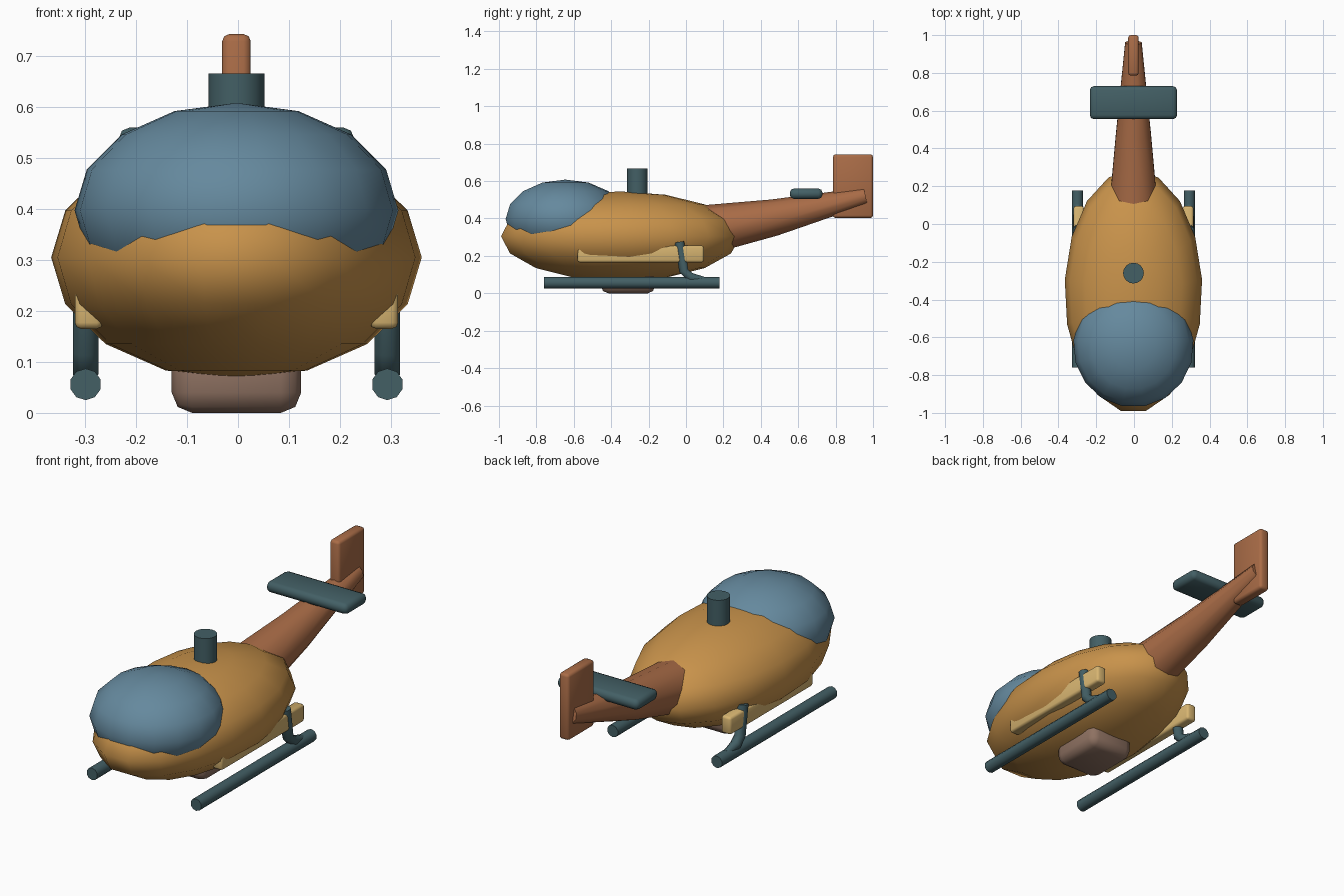
import bpy
import math
from mathutils import Matrix, Vector

cube = bpy.data.objects.get("Cube")
if cube:
    bpy.data.objects.remove(cube, do_unlink=True)

CX = -0.003  # centre line


def material(name, rgb):
    m = bpy.data.materials.new(name)
    m.use_nodes = True
    m.diffuse_color = (*rgb, 1)
    m.node_tree.nodes["Principled BSDF"].inputs["Base Color"].default_value = (*rgb, 1)
    return m


ORANGE = material("amber_paint", (0.58, 0.29, 0.07))
GLASS = material("blue_glass", (0.13, 0.25, 0.34))
RUST = material("rust_paint", (0.40, 0.15, 0.063))
TEAL = material("dark_teal", (0.056, 0.115, 0.13))
CREAM = material("cream_paint", (0.68, 0.46, 0.165))
BROWN = material("belly_brown", (0.27, 0.165, 0.12))


def finish(obj, name, mat, angle=40):
    obj.name = obj.data.name = name
    obj.data.materials.clear()
    obj.data.materials.append(mat)
    bpy.ops.object.select_all(action="DESELECT")
    obj.select_set(True)
    bpy.context.view_layer.objects.active = obj
    bpy.ops.object.shade_smooth_by_angle(angle=math.radians(angle))
    return obj


def ellipsoid(name, centre, radii, mat):
    bpy.ops.mesh.primitive_uv_sphere_add(segments=17, ring_count=8, radius=1)
    obj = bpy.context.object
    # a corner of the ring points to the model's left
    turn = Matrix.Rotation(-math.atan2(obj.data.vertices[0].co.y, obj.data.vertices[0].co.x), 4, "Z")
    obj.data.transform(Matrix.Translation(centre) @ Matrix.Diagonal((*radii, 1)) @ turn)
    return finish(obj, name, mat, 75)


def block(name, low, high, bevel, mat, segments=2):
    low, high = Vector(low), Vector(high)
    bpy.ops.mesh.primitive_cube_add(size=1)
    obj = bpy.context.object
    obj.data.transform(Matrix.Translation((low + high) / 2) @ Matrix.Diagonal((*(high - low), 1)))
    mod = obj.modifiers.new("rounded_edges", "BEVEL")
    mod.width, mod.segments = bevel, segments
    bpy.ops.object.modifier_apply(modifier=mod.name)
    return finish(obj, name, mat, 50)


def tube(name, path, mat, sides=10):
    """Sweep a ring along (y, z, radius) points at a fixed x."""
    x, points = path
    verts, faces = [], []
    for i, (y, z, r) in enumerate(points):
        a, b = points[max(i - 1, 0)], points[min(i + 1, len(points) - 1)]
        d = Vector((0, b[0] - a[0], b[1] - a[1])).normalized()
        up = Vector((0, -d.z, d.y))
        for k in range(sides):
            t = math.tau * (k + 0.5) / sides
            verts.append(Vector((x, y, z)) + r * (math.cos(t) * Vector((1, 0, 0)) + math.sin(t) * up))
    for i in range(len(points) - 1):
        for k in range(sides):
            n = (k + 1) % sides
            faces.append((i * sides + k, (i + 1) * sides + k, (i + 1) * sides + n, i * sides + n))
    last = (len(points) - 1) * sides
    faces += [tuple(range(sides)), tuple(reversed(range(last, last + sides)))]
    mesh = bpy.data.meshes.new(name)
    mesh.from_pydata(verts, [], faces)
    mesh.flip_normals()
    obj = bpy.data.objects.new(name, mesh)
    bpy.context.collection.objects.link(obj)
    return finish(obj, name, mat, 50)


# Fuselage, canopy and belly pod
ellipsoid("fuselage", (CX, -0.355, 0.305), (0.365, 0.645, 0.24), ORANGE)
ellipsoid("canopy", (CX, -0.645, 0.397), (0.319, 0.325, 0.211), GLASS)
block("belly_pod", (CX - 0.127, -0.455, 0), (CX + 0.127, -0.165, 0.14), 0.04, BROWN)

# Tail boom, fin and stabiliser
tube("tail_boom", (CX, [(0.08, 0.335, 0.135), (0.47, 0.405, 0.098), (0.96, 0.52, 0.046)]), RUST)
block("tail_fin", (CX - 0.028, 0.786, 0.403), (CX + 0.028, 1.0, 0.743), 0.014, RUST)
block("stabiliser", (CX - 0.231, 0.555, 0.505), (CX + 0.231, 0.73, 0.56), 0.022, TEAL)

# Rotor mast
bpy.ops.mesh.primitive_cylinder_add(vertices=16, radius=0.055, depth=0.2, location=(CX, -0.26, 0.566))
finish(bpy.context.object, "rotor_mast", TEAL)

# Landing gear and side pods, on both sides
for label, s in (("left", 1), ("right", -1)):
    gear_x = CX + s * 0.296
    tube("skid_" + label, (gear_x, [(-0.76, 0.056, 0.031), (0.178, 0.056, 0.031)]), TEAL)
    tube("strut_" + label, (gear_x, [(-0.035, 0.275, 0.027), (-0.012, 0.12, 0.027),
                                     (0.025, 0.085, 0.027), (0.1, 0.07, 0.018)]), TEAL, 8)
    edges = sorted((CX + s * 0.262, CX + s * 0.317))
    block("side_pod_" + label, (edges[0], -0.58, 0.165), (edges[1], 0.095, 0.255), 0.012, CREAM)
